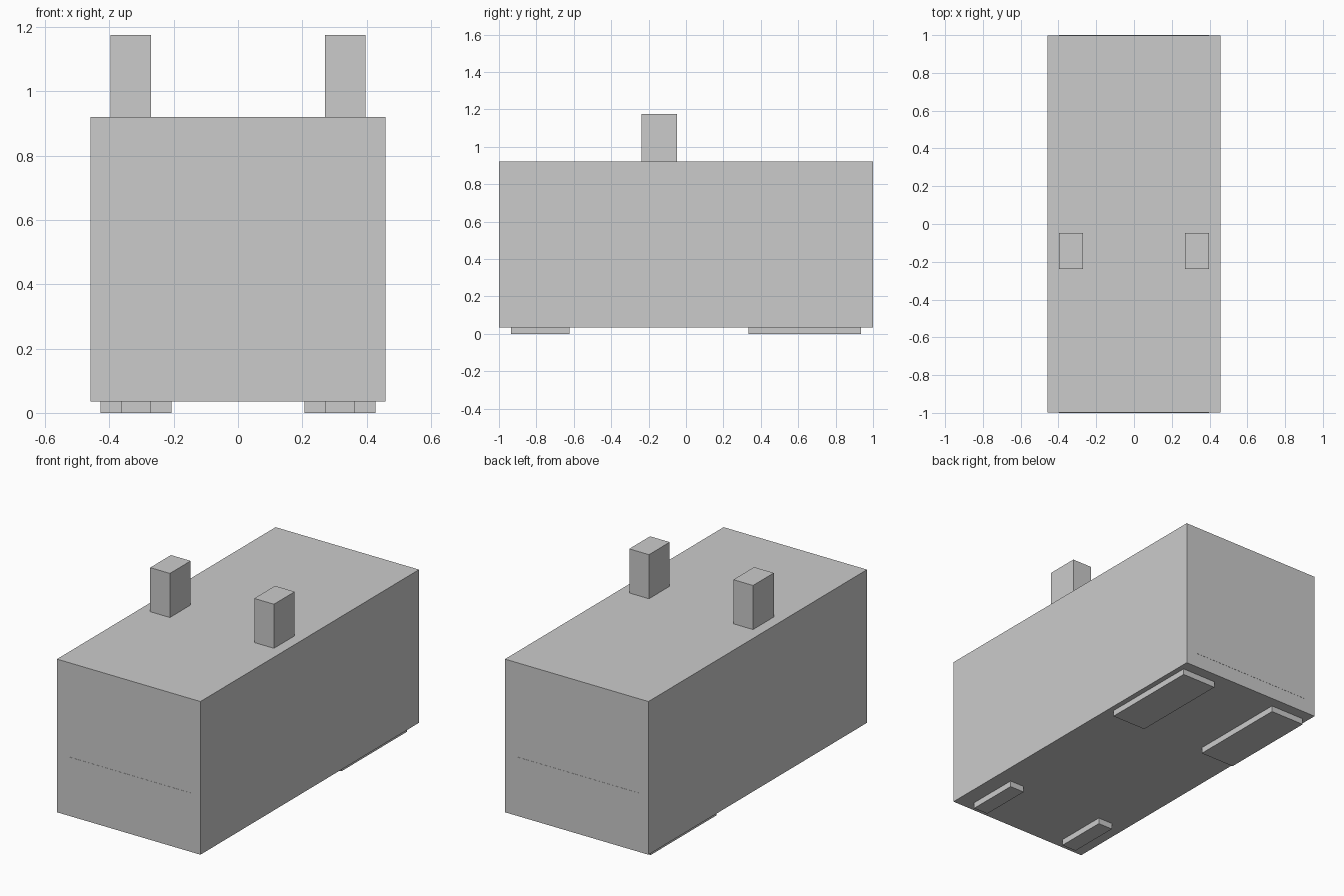
import bpy

if "Cube" in bpy.data.objects:
    bpy.data.objects.remove(bpy.data.objects["Cube"])


def box(name, x, y, z):
    """Axis-aligned box from (min, max) ranges."""
    bpy.ops.mesh.primitive_cube_add(
        size=1, location=[(r[0] + r[1]) / 2 for r in (x, y, z)])
    ob = bpy.context.object
    ob.name = name
    ob.scale = [r[1] - r[0] for r in (x, y, z)]
    bpy.ops.object.transform_apply(location=False, rotation=False, scale=True)
    return ob


def mirrored_pair(name, x, y, z):
    """One box on each side of the centre line."""
    box("right_" + name, x, y, z)
    box("left_" + name, (-x[1], -x[0]), y, z)


# main block
box("body", (-0.459, 0.459), (-0.999, 0.999), (0.035, 0.921))

# flush panels on the two ends
box("front_panel", (-0.396, 0.396), (-1.0, -0.98), (0.12, 0.376))
box("back_panel", (-0.396, 0.396), (0.98, 1.0), (0.12, 0.376))

# upright posts on top, sunk slightly into the body
mirrored_pair("top_post", (0.27, 0.396), (-0.237, -0.047), (0.90, 1.176))

# narrow front feet, and wide rear feet in two joined pieces
mirrored_pair("front_foot", (0.27, 0.364), (-0.935, -0.623), (0, 0.05))
mirrored_pair("rear_foot_inner", (0.207, 0.428), (0.334, 0.618), (0, 0.05))
mirrored_pair("rear_foot_outer", (0.207, 0.428), (0.618, 0.935), (0, 0.05))
